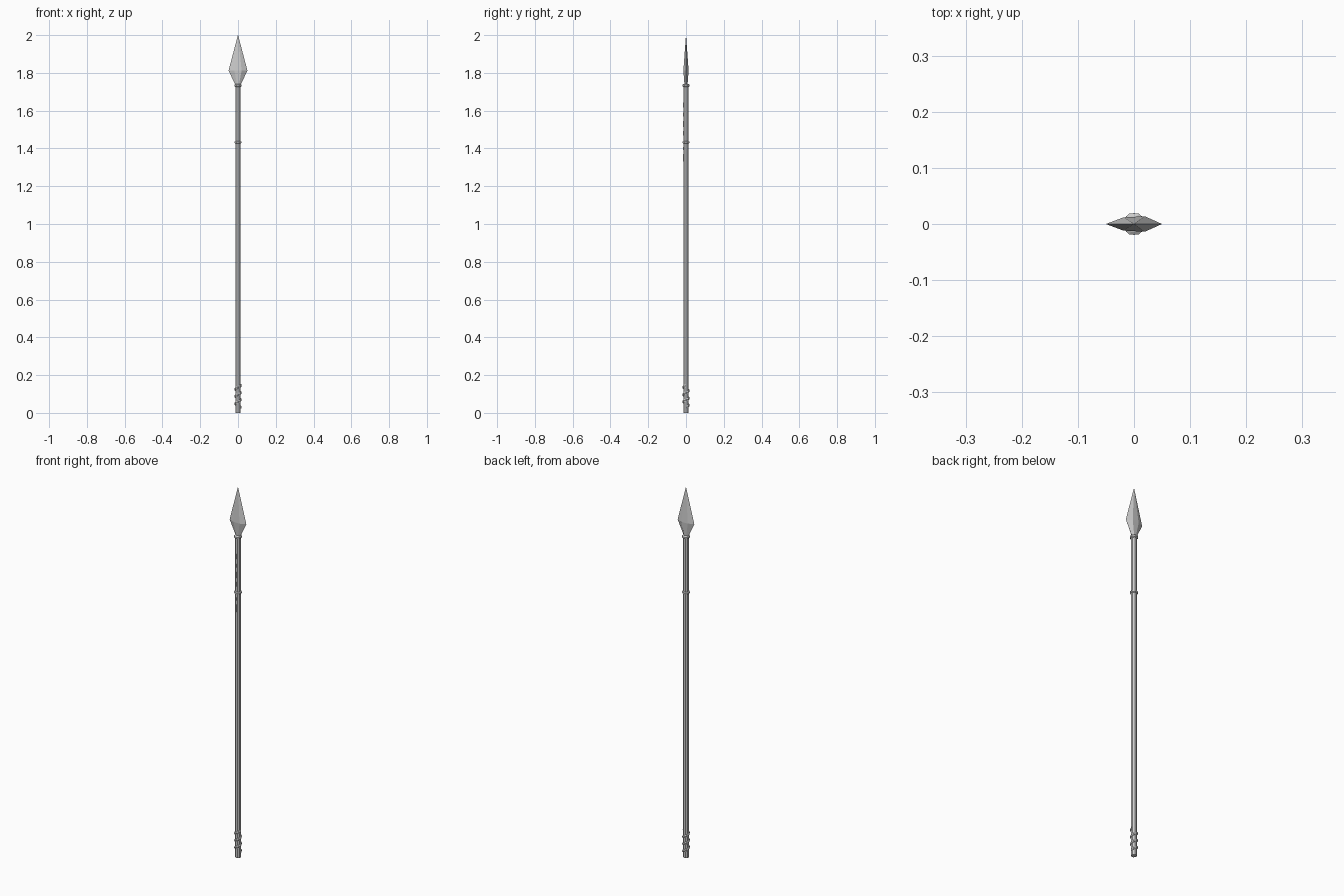
import bpy, bmesh, math

if "Cube" in bpy.data.objects:
    bpy.data.objects.remove(bpy.data.objects["Cube"])

def loft(name, rings, cap=True):
    """Skin a list of equal-length point rings, flat shaded."""
    bm = bmesh.new()
    loops = [[bm.verts.new(p) for p in r] for r in rings]
    n = len(loops[0])
    for a, b in zip(loops, loops[1:]):
        for i in range(n):
            j = (i + 1) % n
            bm.faces.new((a[i], a[j], b[j], b[i]))
    if cap:
        bm.faces.new(loops[0][::-1])
        bm.faces.new(loops[-1])
    bmesh.ops.remove_doubles(bm, verts=bm.verts, dist=1e-6)
    bmesh.ops.recalc_face_normals(bm, faces=bm.faces)
    me = bpy.data.meshes.new(name)
    bm.to_mesh(me)
    bm.free()
    ob = bpy.data.objects.new(name, me)
    bpy.context.collection.objects.link(ob)
    return ob

def octagon(r, z):
    return [(r * math.cos((i + .5) * math.pi / 4),
             r * math.sin((i + .5) * math.pi / 4), z) for i in range(8)]

# Eight-sided pole
loft("shaft", [octagon(0.0145, 0), octagon(0.0145, 1.74)])

# Collars under the blade and partway down the pole
for name, z, h, r in (("blade_collar", 1.733, 0.008, 0.0205),
                      ("shaft_collar", 1.432, 0.007, 0.0195)):
    loft(name, [octagon(0.014, z - h), octagon(r, z - h * .5),
                octagon(r, z + h * .5), octagon(0.014, z + h)])

# Leaf blade: flattened faceted section, widest low down
def section(w, t, z):
    return [(-w, 0, z), (-.38 * w, -t * .85, z), (.38 * w, -t, z),
            (w, 0, z), (.38 * w, t, z), (-.38 * w, t * .85, z)]

loft("blade", [section(0.013, 0.008, 1.735), section(0.05, 0.0138, 1.812),
               section(0.0005, 0.0003, 2.0)])

# Cord spiralling around the butt end
turns, steps = 3, 8
rings = []
for k in range(turns * steps + 1):
    a = 2 * math.pi * k / steps
    z = 0.03 + 0.115 * k / (turns * steps)
    ring = []
    for i in range(6):
        b = 2 * math.pi * i / 6
        r = 0.0145 + 0.0052 * math.cos(b)
        ring.append((r * math.cos(a), r * math.sin(a), z + 0.008 * math.sin(b)))
    rings.append(ring)
loft("butt_wrap", rings)

# Small raised notches on the front of the upper pole
for z, h in ((1.35, .02), (1.40, .008), (1.48, .012), (1.53, .016),
             (1.58, .01), (1.63, .014)):
    base = [(-.002, -.013), (.002, -.013), (.002, -.0152), (-.002, -.0152)]
    loft("carved_mark", [[(x, y, z - h) for x, y in base],
                         [(x, y, z + h) for x, y in base]])
